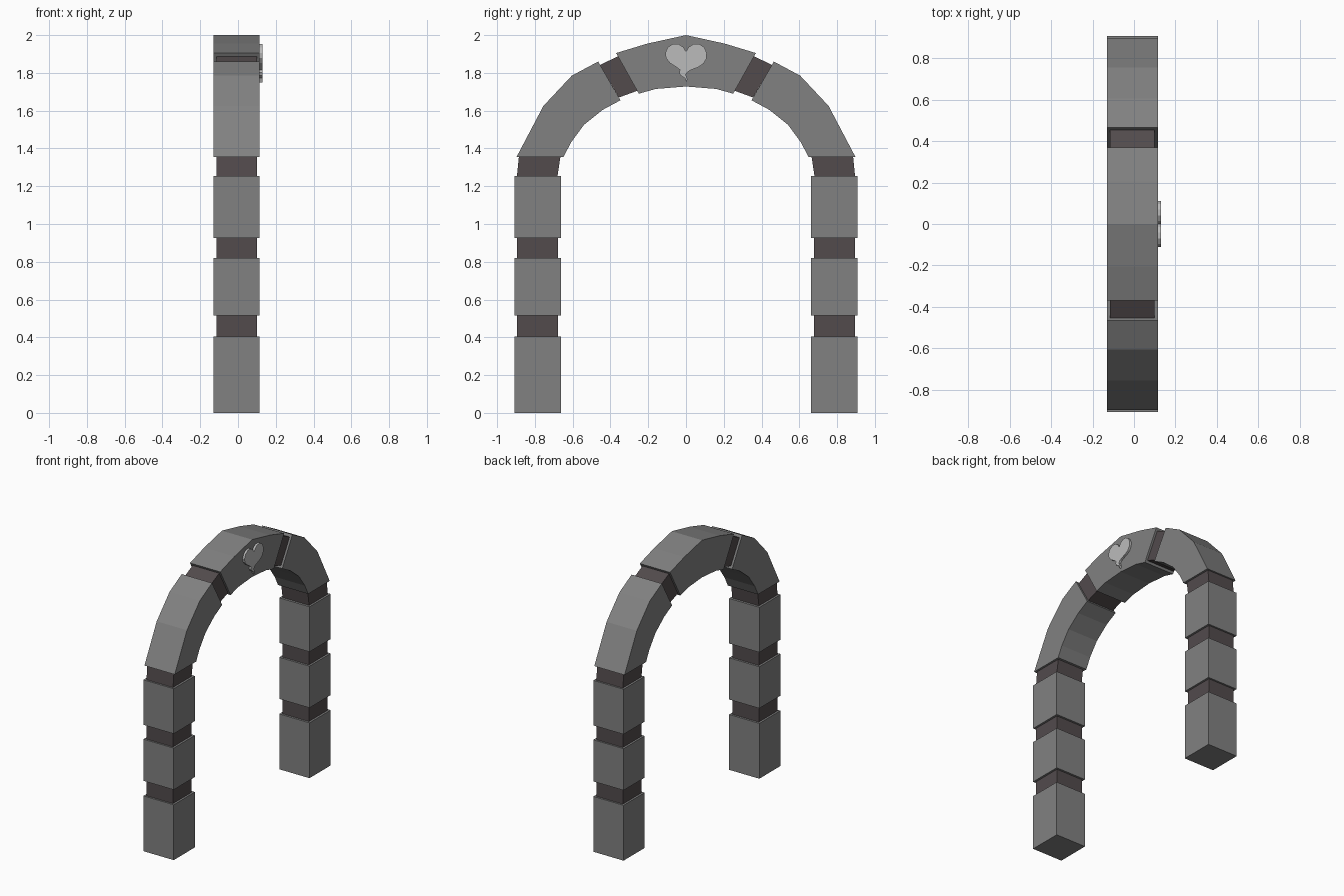
import bpy, bmesh

if "Cube" in bpy.data.objects:
    bpy.data.objects.remove(bpy.data.objects["Cube"])

def material(name, c):
    m = bpy.data.materials.new(name)
    m.diffuse_color = (*c, 1)
    m.use_nodes = True
    m.node_tree.nodes["Principled BSDF"].inputs["Base Color"].default_value = m.diffuse_color
    return m

STONE = material("stone", (0.22, 0.22, 0.22))
DARK = material("dark_stone", (0.085, 0.07, 0.073))
LIGHT = material("light_stone", (0.5, 0.5, 0.5))
BLOCK_X = (-0.13, 0.115)
BAND_X = (-0.115, 0.10)

def prism(name, profile, xs, mat):
    """Extrude a (y, z) profile along x."""
    bm = bmesh.new()
    face = bm.faces.new([bm.verts.new((xs[0], y, z)) for y, z in profile])
    out = bmesh.ops.extrude_face_region(bm, geom=[face])
    verts = [v for v in out["geom"] if isinstance(v, bmesh.types.BMVert)]
    bmesh.ops.translate(bm, verts=verts, vec=(xs[1] - xs[0], 0, 0))
    bmesh.ops.recalc_face_normals(bm, faces=bm.faces[:])
    me = bpy.data.meshes.new(name)
    bm.to_mesh(me)
    bm.free()
    me.materials.append(mat)
    ob = bpy.data.objects.new(name, me)
    bpy.context.collection.objects.link(ob)
    return ob

def rect(y0, y1, z0, z1):
    return [(y0, z0), (y1, z0), (y1, z1), (y0, z1)]

shoulder = [(0.648, 1.355), (0.897, 1.355), (0.755, 1.625), (0.605, 1.785),
            (0.465, 1.86), (0.347, 1.655), (0.44, 1.605), (0.54, 1.525), (0.61, 1.43)]
upper_band = [(0.455, 1.842), (0.36, 1.888), (0.258, 1.705), (0.355, 1.67)]
spring_band = [(0.68, 1.255), (0.895, 1.255), (0.885, 1.355), (0.665, 1.355)]

# Two mirrored pillars and arch shoulders
for side, s in (("left", -1), ("right", 1)):
    def add(name, prof, xs, mat):
        prism(f"{side}_{name}", [(s * y, z) for y, z in prof], xs, mat)
    for i, (z0, z1) in enumerate(((0, 0.405), (0.515, 0.82), (0.925, 1.255))):
        add(f"pillar_block_{i + 1}", rect(0.663, 0.908, z0, z1), BLOCK_X, STONE)
    for i, (z0, z1) in enumerate(((0.405, 0.515), (0.82, 0.925))):
        add(f"pillar_band_{i + 1}", rect(0.678, 0.895, z0, z1), BAND_X, DARK)
    add("spring_band", spring_band, BAND_X, DARK)
    add("arch_shoulder", shoulder, BLOCK_X, STONE)
    add("upper_band", upper_band, BAND_X, DARK)

# Crown block
half = [(0.25, 1.69), (0.37, 1.905), (0.205, 1.955)]
crown = [(0, 1.728), (0.16, 1.715)] + half + [(0, 2.0)]
crown += [(-y, z) for y, z in reversed(half)] + [(-0.16, 1.715)]
prism("crown_block", crown, BLOCK_X, STONE)

# Raised heart emblem with a curled tip
heart = [(0, 1.913), (0.015, 1.937), (0.04, 1.953), (0.07, 1.953), (0.097, 1.935),
         (0.11, 1.905), (0.108, 1.875), (0.092, 1.848), (0.065, 1.83), (0.03, 1.817),
         (0.008, 1.805), (-0.002, 1.79), (0.008, 1.768), (0.003, 1.75),
         (-0.006, 1.772), (-0.03, 1.787), (-0.036, 1.802), (-0.032, 1.816),
         (-0.05, 1.83), (-0.085, 1.852), (-0.106, 1.878), (-0.11, 1.905),
         (-0.097, 1.935), (-0.07, 1.953), (-0.04, 1.953), (-0.015, 1.937)]
prism("heart_emblem", heart, (0.11, 0.13), LIGHT)
